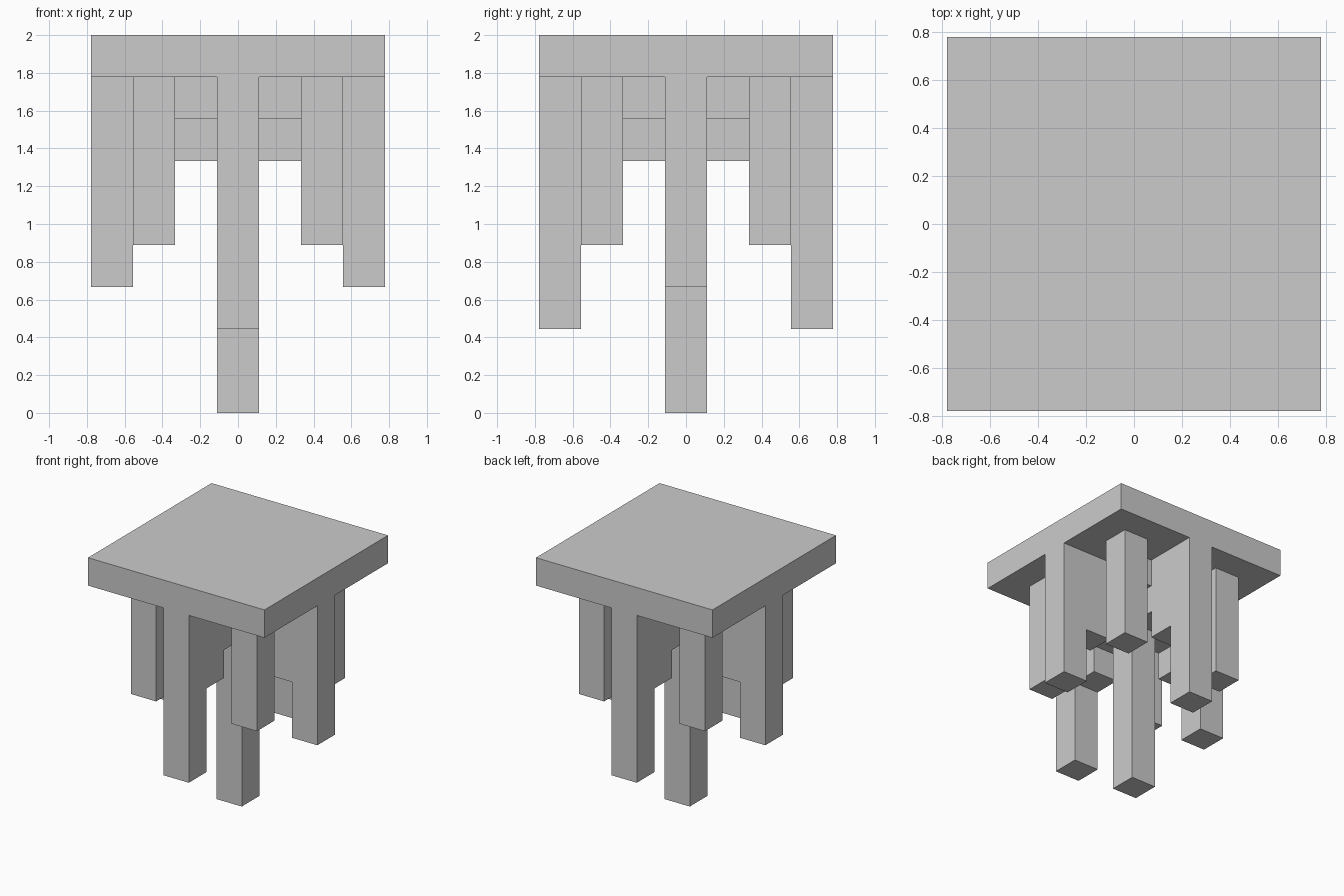
import bpy, bmesh
from math import pi
from mathutils import Matrix

if "Cube" in bpy.data.objects:
    bpy.data.objects.remove(bpy.data.objects["Cube"])

U = 2 / 9  # one grid cell


def finish(name, bm):
    bmesh.ops.recalc_face_normals(bm, faces=bm.faces[:])
    mesh = bpy.data.meshes.new(name)
    bm.to_mesh(mesh)
    bm.free()
    obj = bpy.data.objects.new(name, mesh)
    bpy.context.collection.objects.link(obj)
    return obj


def box(name, x, y, width, z0, z1):
    """Square block centred on (x, y), all in grid cells."""
    bm = bmesh.new()
    bmesh.ops.create_cube(bm, size=1)
    bmesh.ops.scale(bm, verts=bm.verts, vec=(width * U, width * U, (z1 - z0) * U))
    bmesh.ops.translate(bm, verts=bm.verts, vec=(x * U, y * U, (z0 + z1) / 2 * U))
    return finish(name, bm)


def stepped_arm(name, angle, foot):
    """Stepped rib ending in an outer leg, extruded one cell wide."""
    profile = [(.5, 8), (.5, 6), (1.5, 6), (1.5, 5), (2.5, 5),
               (2.5, foot), (3.5, foot), (3.5, 8)]
    bm = bmesh.new()
    face = bm.faces.new([bm.verts.new((r * U, -U / 2, z * U)) for r, z in profile])
    ext = bmesh.ops.extrude_face_region(bm, geom=[face])
    moved = [g for g in ext["geom"] if isinstance(g, bmesh.types.BMVert)]
    bmesh.ops.translate(bm, verts=moved, vec=(0, U, 0))
    bmesh.ops.rotate(bm, verts=bm.verts, matrix=Matrix.Rotation(angle, 3, 'Z'))
    return finish(name, bm)


# Top slab and central post
box("top_slab", 0, 0, 7, 8, 9)
box("centre_post", 0, 0, 1, 0, 8)

# Side arms are shorter than the front and back arms
for i, side in enumerate(("right", "back", "left", "front")):
    stepped_arm(side + "_arm", i * pi / 2, 2 if i % 2 else 3)

# Diagonal hanging legs and the small blocks filling the inner corners
for sx, xname in ((-1, "left"), (1, "right")):
    for sy, yname in ((-1, "front"), (1, "back")):
        box(f"{yname}_{xname}_leg", 2 * sx, 2 * sy, 1, 4, 8)
        box(f"{yname}_{xname}_inner_block", sx, sy, 1, 7, 8)
